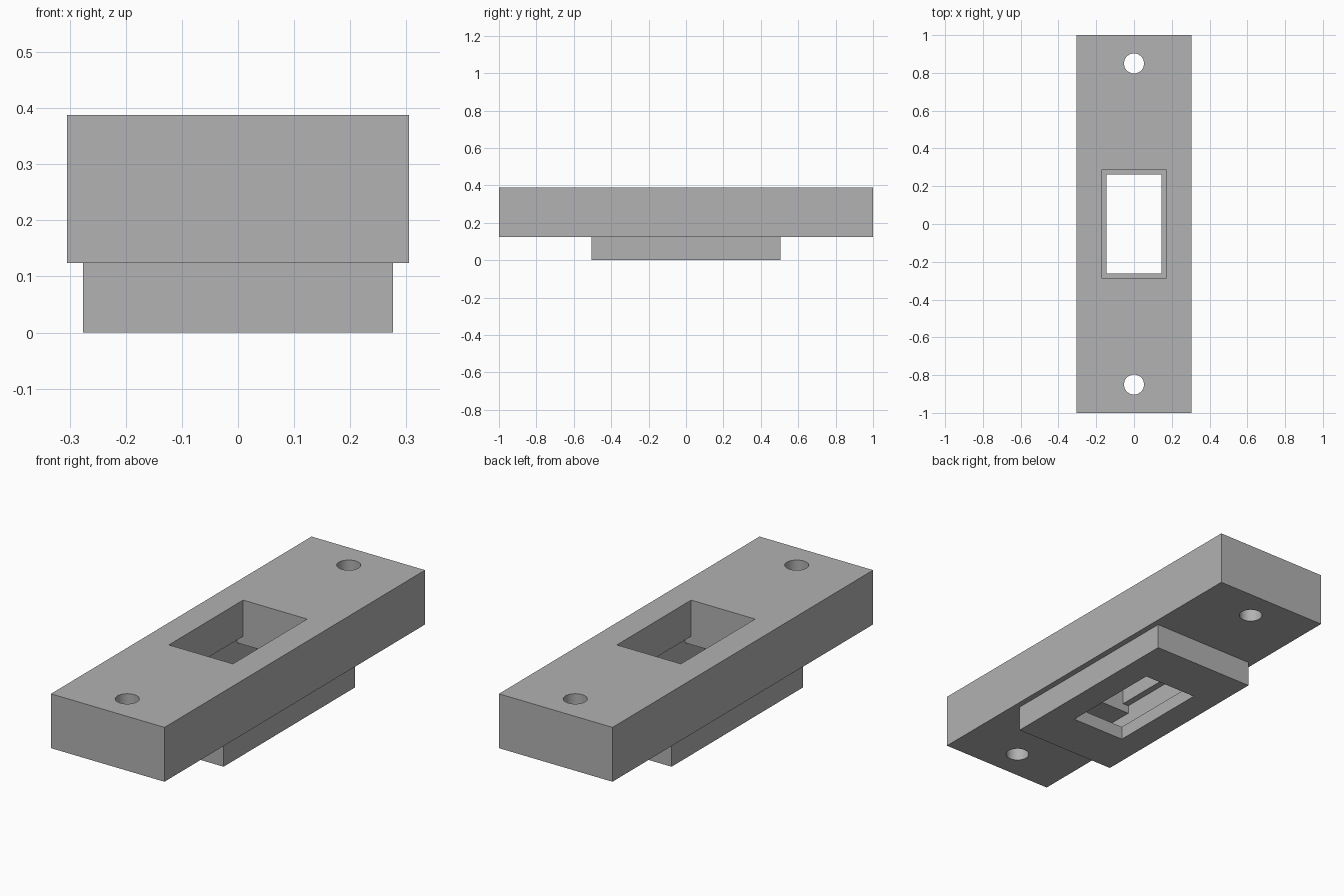
import bpy
import math

cube = bpy.data.objects.get("Cube")
if cube:
    bpy.data.objects.remove(cube, do_unlink=True)

# Single grey plastic
grey = bpy.data.materials.new("grey_plastic")
grey.use_nodes = True
GREY = (0.445, 0.445, 0.445, 1)
grey.diffuse_color = GREY
grey.node_tree.nodes["Principled BSDF"].inputs["Base Color"].default_value = GREY


def finish(name):
    obj = bpy.context.object
    obj.name = name
    bpy.ops.object.transform_apply(location=True, rotation=False, scale=True)
    obj.data.materials.append(grey)
    return obj


def box(name, half_x, half_y, z0, z1):
    bpy.ops.mesh.primitive_cube_add(size=2, location=(0, 0, (z0 + z1) / 2))
    bpy.context.object.scale = (half_x, half_y, (z1 - z0) / 2)
    return finish(name)


def combine(target, tool, operation):
    mod = target.modifiers.new(tool.name, "BOOLEAN")
    mod.operation = operation
    mod.solver = "EXACT"
    mod.object = tool
    bpy.context.view_layer.objects.active = target
    bpy.ops.object.modifier_apply(modifier=mod.name)
    bpy.data.objects.remove(tool, do_unlink=True)


# Long mounting bar with a shallower housing beneath it
body = box("mounting_bar", 0.305, 1.0, 0.124, 0.388)
combine(body, box("lower_housing", 0.276, 0.505, 0, 0.25), "UNION")

# Stepped socket: hollow chamber, raised recess, top mouth, bottom window
for name, hx, hy, z0, z1 in (
    ("chamber", 0.204, 0.433, 0.066, 0.172),
    ("recess", 0.204, 0.285, 0.12, 0.212),
    ("top_mouth", 0.172, 0.285, 0.19, 0.5),
    ("bottom_window", 0.145, 0.262, -0.1, 0.1),
):
    combine(body, box(name, hx, hy, z0, z1), "DIFFERENCE")

# Screw holes at both ends
for side in (-1, 1):
    bpy.ops.mesh.primitive_cylinder_add(vertices=48, radius=0.053, depth=1,
                                        location=(0, side * 0.85, 0.25))
    combine(body, finish("screw_hole"), "DIFFERENCE")

bpy.ops.object.select_all(action="DESELECT")
body.select_set(True)
bpy.context.view_layer.objects.active = body
bpy.ops.object.shade_smooth_by_angle(angle=math.radians(30))
